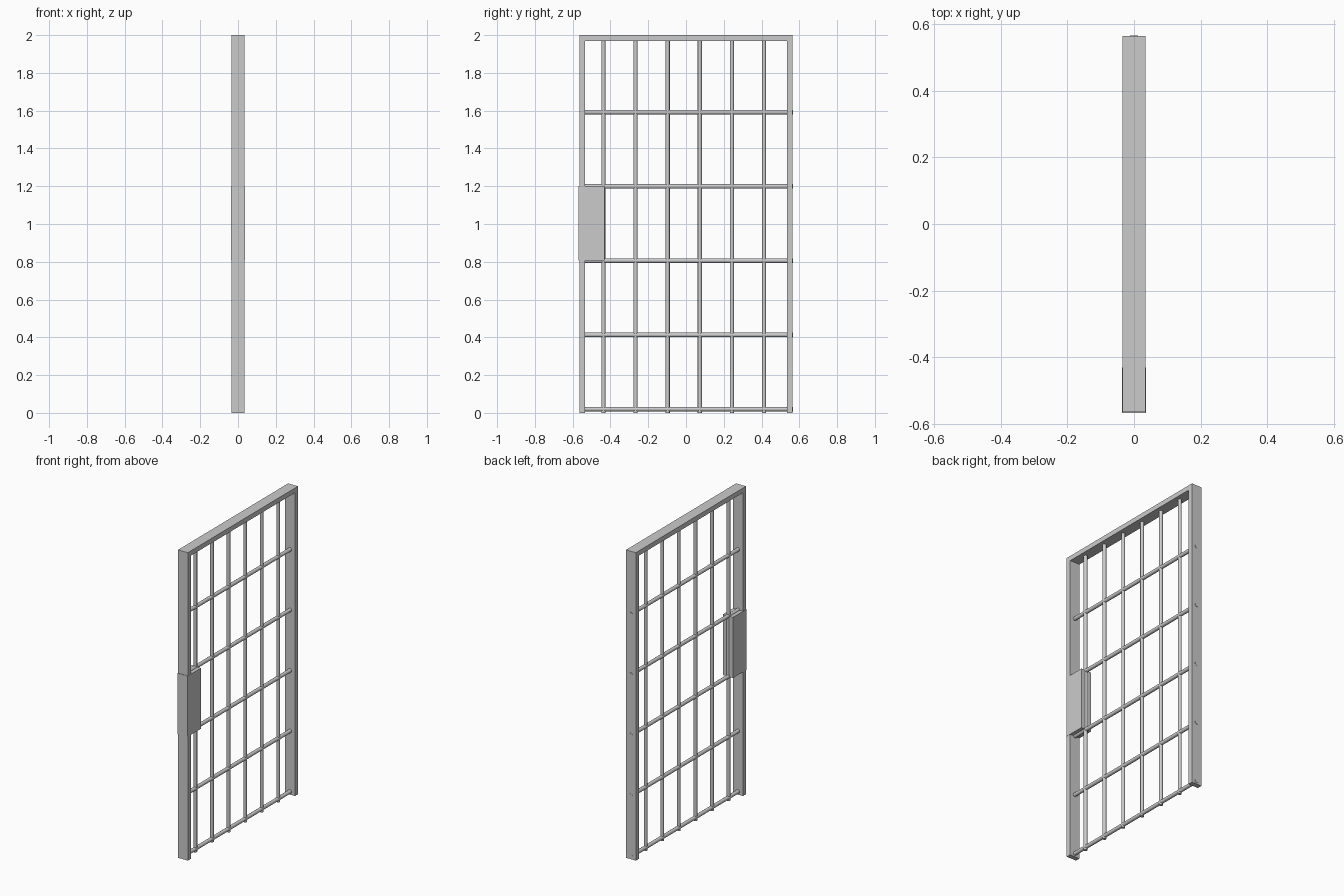
import bpy
from mathutils import Vector

if "Cube" in bpy.data.objects:
    bpy.data.objects.remove(bpy.data.objects["Cube"])


def box(name, lo, hi):
    lo, hi = Vector(lo), Vector(hi)
    bpy.ops.mesh.primitive_cube_add(size=1, location=(lo + hi) / 2)
    ob = bpy.context.object
    ob.name = name
    ob.scale = hi - lo
    bpy.ops.object.transform_apply(location=False, rotation=False, scale=True)
    return ob


def rod(name, a, b, radius):
    a, b = Vector(a), Vector(b)
    bpy.ops.mesh.primitive_cylinder_add(vertices=16, radius=radius,
                                        depth=(b - a).length, location=(a + b) / 2)
    ob = bpy.context.object
    ob.name = name
    ob.rotation_euler = (b - a).to_track_quat('Z', 'Y').to_euler()
    bpy.ops.object.shade_smooth_by_angle()
    return ob


W, X = 0.565, 0.035   # half width and half depth of the frame
T = 0.031             # frame thickness

# Frame: two posts and a top beam
box("latch_post", (-X, -W, 0), (X, -W + T, 2 - T))
box("hinge_post", (-X, W - T, 0), (X, W, 2 - T))
box("top_beam", (-X, -W, 2 - T), (X, W, 2))

# Lock box around the latch post
box("lock_box", (-X - 0.001, -0.568, 0.806), (X + 0.001, -0.431, 1.2))

# Vertical bars
for i in range(6):
    y = -0.437 + i * 0.17
    rod(f"vertical_bar_{i + 1}", (0, y, 0), (0, y, 1.98), 0.011)

# Horizontal bars, ends just showing through the hinge post
for i in range(5):
    z = 0.02 + i * 0.393
    rod(f"horizontal_bar_{i + 1}", (0, -0.55, z), (0, 0.567, z), 0.012)
